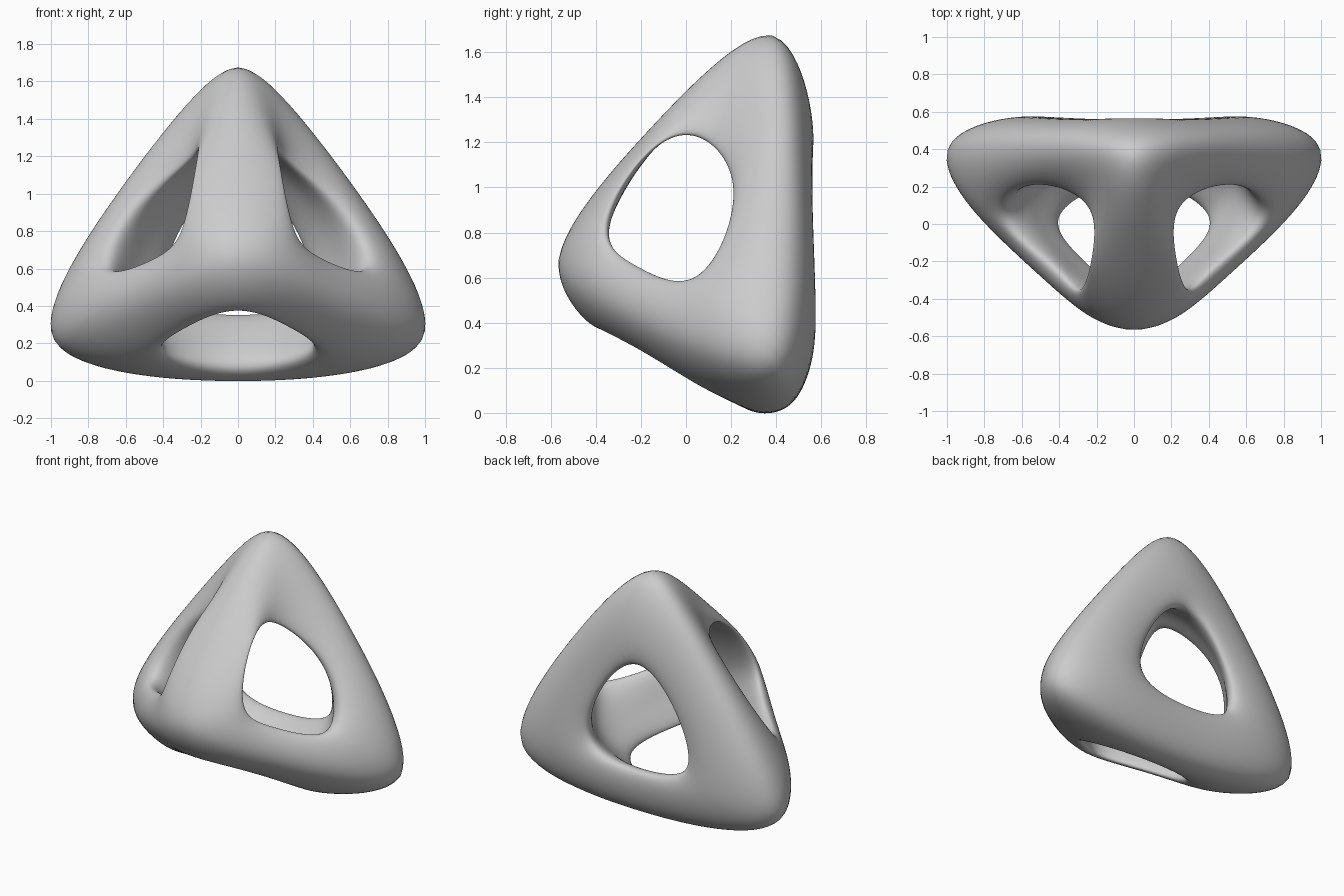
import bpy
import bmesh
from itertools import combinations
from mathutils import Vector

cube = bpy.data.objects.get("Cube")
if cube:
    bpy.data.objects.remove(cube, do_unlink=True)

# Corners of the frame: T top, R and L the two sides, F front.
# Each layer gives surface points at corners (one letter) and strut middles (two).
# Layers: outer ridge, inner ridge, and the hole rim of each face.
LAYERS = {
    "out": {"T": (0, .38, 1.675), "R": (.98, .4, .22), "F": (0, -.565, .68),
            "TF": (0, -.15, 1.27), "TR": (.55, .475, 1.09),
            "FR": (.52, -.25, .43), "RL": (0, .465, .04)},
    "in": {"T": (0, .22, 1.25), "R": (.52, .22, .38), "F": (0, -.38, .69),
           "TF": (0, -.1, 1.21), "TR": (.405, .355, .89),
           "FR": (.36, -.17, .45), "RL": (0, .34, .24)},
    "TRF": {"T": (.265, .12, 1.225), "R": (.73, .055, .605), "F": (.29, -.36, .84),
            "TF": (.22, -.145, 1.18), "TR": (.56, .215, .95),
            "FR": (.45, -.22, .65)},
    "RLF": {"F": (0, -.38, .375), "R": (.43, .06, .125),
            "FR": (.29, -.2, .28), "RL": (0, .23, .05)},
    "TRL": {"T": (0, .553, 1.12), "R": (.4, .555, .45),
            "TR": (.3, .548, .86), "RL": (0, .545, .335)},
}
SWAP = str.maketrans("RL", "LR")


def key(layer, part):
    name = layer if layer in ("out", "in") else "".join(sorted(layer))
    return name, "".join(sorted(part))


def mirrored(layer):
    return layer if layer in ("out", "in") else layer.translate(SWAP)


# Surface points, with the left half mirrored from the right
targets = {}
for layer, points in LAYERS.items():
    for part, co in points.items():
        x, y, z = co
        targets[key(layer, part)] = Vector(co)
        targets[key(mirrored(layer), part.translate(SWAP))] = Vector((-x, y, z))

# Control cage: every half strut has two outer and two inner quads
bm = bmesh.new()
verts = {k: bm.verts.new(co) for k, co in targets.items()}
for edge in combinations("TRLF", 2):
    strut = "".join(edge)
    for third in sorted(set("TRLF") - set(edge)):
        face = strut + third
        for corner in edge:
            for side in ("out", "in"):
                bm.faces.new([verts[key(side, corner)], verts[key(side, strut)],
                              verts[key(face, strut)], verts[key(face, corner)]])
bmesh.ops.recalc_face_normals(bm, faces=bm.faces[:])


def limit_point(v):
    """Where the smooth surface passes for this cage vertex."""
    n = len(v.link_edges)
    near = [e.other_vert(v) for e in v.link_edges]
    total = v.co * n * n
    for w in near:
        total = total + 4 * w.co
    for f in v.link_faces:
        for w in f.verts:
            if w != v and w not in near:
                total = total + w.co
    return total / (n * (n + 5))


# Push the cage outward until the smooth surface meets the points
for step in range(14):
    moves = {k: targets[k] - limit_point(v) for k, v in verts.items()}
    for k, v in verts.items():
        v.co += moves[k]

mesh = bpy.data.meshes.new("tetrahedral_frame")
bm.to_mesh(mesh)
bm.free()
frame = bpy.data.objects.new("tetrahedral_frame", mesh)
bpy.context.collection.objects.link(frame)
smooth = frame.modifiers.new("smooth", "SUBSURF")
smooth.levels = smooth.render_levels = 4
for poly in mesh.polygons:
    poly.use_smooth = True
